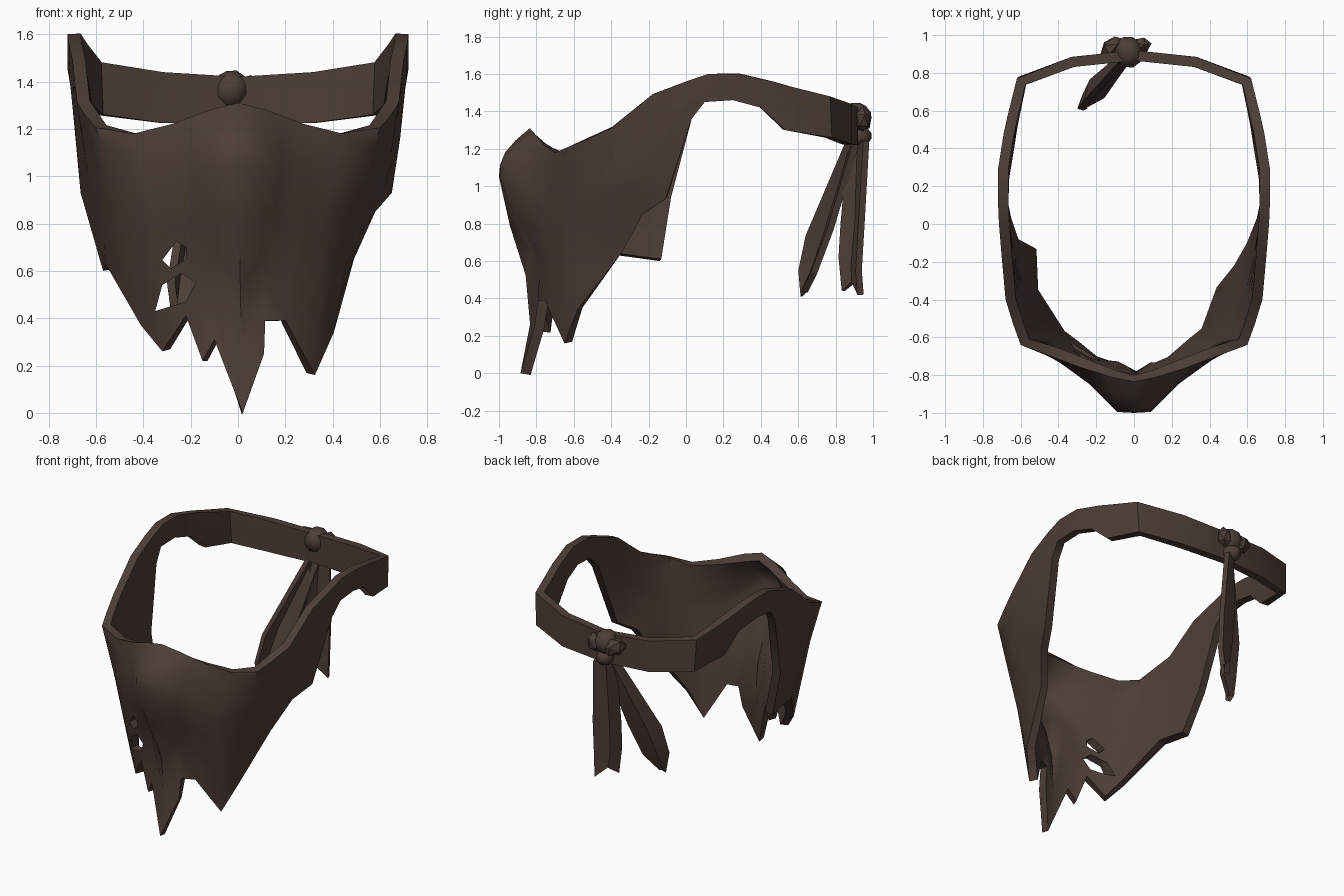
import bpy, math
from mathutils import Vector

if "Cube" in bpy.data.objects:
    bpy.data.objects.remove(bpy.data.objects["Cube"])

cloth = bpy.data.materials.new("dark brown cloth")
cloth.diffuse_color = (0.075, 0.047, 0.038, 1)
cloth.use_nodes = True
cloth.node_tree.nodes["Principled BSDF"].inputs["Base Color"].default_value = cloth.diffuse_color


def make(name, verts, faces, thickness=0):
    me = bpy.data.meshes.new(name)
    me.from_pydata([tuple(v) for v in verts], [], faces)
    me.materials.append(cloth)
    ob = bpy.data.objects.new(name, me)
    bpy.context.collection.objects.link(ob)
    if thickness:
        mod = ob.modifiers.new("thickness", 'SOLIDIFY')
        mod.thickness = thickness
        mod.offset = -1
    return ob


def finish(ob, angle=35):
    bpy.ops.object.select_all(action='DESELECT')
    ob.select_set(True)
    bpy.context.view_layer.objects.active = ob
    for mod in list(ob.modifiers):
        bpy.ops.object.modifier_apply(modifier=mod.name)
    bpy.ops.object.shade_smooth_by_angle(angle=math.radians(angle))


# Face cloth, one half: rim points and cheek points from the nose to the ear
rim = [(0, -.835, 1.31), (.12, -.81, 1.28), (.2, -.785, 1.25), (.28, -.76, 1.22),
       (.44, -.70, 1.18), (.60, -.64, 1.205), (.64, -.53, 1.25), (.68, -.40, 1.31),
       (.70, -.18, 1.49), (.715, 0, 1.56)]
cheek = [(0, -1.0, 1.05), (.09, -.995, 1.05), (.17, -.915, .98), (.24, -.845, .92),
         (.37, -.75, .88), (.505, -.645, .90), (.575, -.50, .93), (.635, -.35, 1.02),
         (.685, -.18, 1.16), (.712, -.02, 1.42)]
# Torn lower edge, different on each side
hem_right = [(.02, -.885, 0), (.11, -.81, .25), (.115, -.79, .39), (.20, -.755, .39),
             (.325, -.65, .16), (.405, -.58, .34), (.49, -.34, .65), (.58, -.23, .85),
             (.65, -.11, .93), (.705, .03, 1.36)]
hem_left = [None, (-.10, -.805, .31), (-.15, -.775, .22), (-.22, -.75, .41),
            (-.32, -.67, .26), (-.41, -.60, .37), (-.56, -.36, .63),
            (-.57, -.14, .60), (-.665, -.09, .93), (-.705, .03, 1.36)]
# Strap behind the ear: upper and lower edge
strap = [((.72, .12, 1.60), (.72, .10, 1.45)), ((.72, .29, 1.60), (.715, .25, 1.46)),
         ((.69, .48, 1.555), (.69, .40, 1.42)), ((.67, .57, 1.53), (.67, .53, 1.30)),
         ((.62, .77, 1.48), (.61, .78, 1.26)), ((.33, .885, 1.44), (.33, .885, 1.225)),
         ((0, .92, 1.42), (0, .92, 1.22))]


def flip(p):
    return (-p[0], p[1], p[2])


def column(top, mid, low, puff=0.0):
    a, b, c = Vector(top), Vector(mid), Vector(low)
    pts = []
    for k in range(4):
        pts.append(a.lerp(b, k / 4) + Vector((0, -.05 * puff * math.sin(math.pi * k / 4), 0)))
    for k, dent in enumerate((0, .03, .085, .08, 0)):
        pts.append(b.lerp(c, k / 4) + Vector((0, dent * puff, 0)))
    return pts


def strap_column(top, low):
    mid = (Vector(top) + Vector(low)) / 2
    return column(top, mid, low)


puffs = [1, .9, .45, .15] + [0] * 6
right = [column(*c) for c in zip(rim, cheek, hem_right, puffs)]
right += [strap_column(*s) for s in strap]
left = [column(flip(rim[i]), flip(cheek[i]), hem_left[i], puffs[i]) for i in range(1, 10)]
left += [strap_column(flip(t), flip(l)) for t, l in strap[:-1]]
cols = right + left[::-1]
R, N = len(cols[0]), len(cols)
faces = []
for i in range(N):
    j = (i + 1) % N
    faces += [(i * R + k, i * R + k + 1, j * R + k + 1, j * R + k) for k in range(R - 1)]
mask = make("face_cloth", [p for c in cols for p in c], faces, 0.055)

# Two torn holes on one cheek
holes = [[(-.32, .645), (-.285, .61), (-.22, .65), (-.22, .70), (-.26, .725)],
         [(-.35, .43), (-.22, .47), (-.18, .55), (-.24, .59), (-.32, .54)]]
cutters = []
for n, pts in enumerate(holes):
    m = len(pts)
    vs = [(x, y, z) for y in (-1.2, -.4) for x, z in pts]
    fs = [tuple(range(m)), tuple(range(2 * m - 1, m - 1, -1))]
    fs += [(i, i + m, (i + 1) % m + m, (i + 1) % m) for i in range(m)]
    cut = make("hole_cutter_%d" % n, vs, fs)
    cut.hide_render = True
    cutters.append(cut)
    mod = mask.modifiers.new("hole", 'BOOLEAN')
    mod.operation = 'DIFFERENCE'
    mod.solver = 'EXACT'
    mod.object = cut
finish(mask, 50)
for cut in cutters:
    bpy.data.objects.remove(cut)

# Knot: a main lump with smaller folded lobes
lumps = [("knot", (-.03, .91, 1.365), (.08, .085, .085), .3),
         ("knot_left_lobe", (-.11, .94, 1.36), (.08, .05, .06), .5),
         ("knot_right_lobe", (.04, .945, 1.36), (.055, .045, .07), .2),
         ("knot_wrap", (-.03, .93, 1.27), (.06, .065, .055), .5)]
for name, loc, scale, rot in lumps:
    bpy.ops.mesh.primitive_ico_sphere_add(subdivisions=1 if "lobe" in name else 2, radius=1, location=loc,
                                          rotation=(0, rot, rot))
    ob = bpy.context.object
    ob.name = name
    ob.scale = scale
    ob.data.materials.append(cloth)
    finish(ob, 40)


# Hanging tails: two edges around a middle crease, with a notched end
def tail(name, edge_a, edge_b, crease, notch):
    vs = []
    for k, (a, b) in enumerate(zip(edge_a, edge_b)):
        a, b = Vector(a), Vector(b)
        mid = (a + b) / 2 + Vector(crease) * (.4, 1, .8, .4)[k]
        if k == len(edge_a) - 1:
            mid.z += notch
        vs += [a, mid, b]
    fs = [(k * 3 + r, k * 3 + r + 1, k * 3 + r + 4, k * 3 + r + 3)
          for k in range(len(edge_a) - 1) for r in range(2)]
    ob = make(name, vs, fs, 0.035)
    finish(ob, 25)


tail("long_tail",
     [(-.08, .86, 1.24), (-.27, .65, .74), (-.30, .61, .55), (-.28, .62, .41)],
     [(.00, .93, 1.24), (-.10, .79, .77), (-.16, .70, .53), (-.25, .65, .43)],
     (-.05, .045, 0), .02)
tail("short_tail",
     [(-.08, .88, 1.24), (-.09, .84, .80), (-.09, .83, .62), (-.08, .85, .44)],
     [(.03, .98, 1.24), (.05, .955, .80), (.05, .94, .55), (.04, .95, .42)],
     (-.04, .03, 0), .06)
